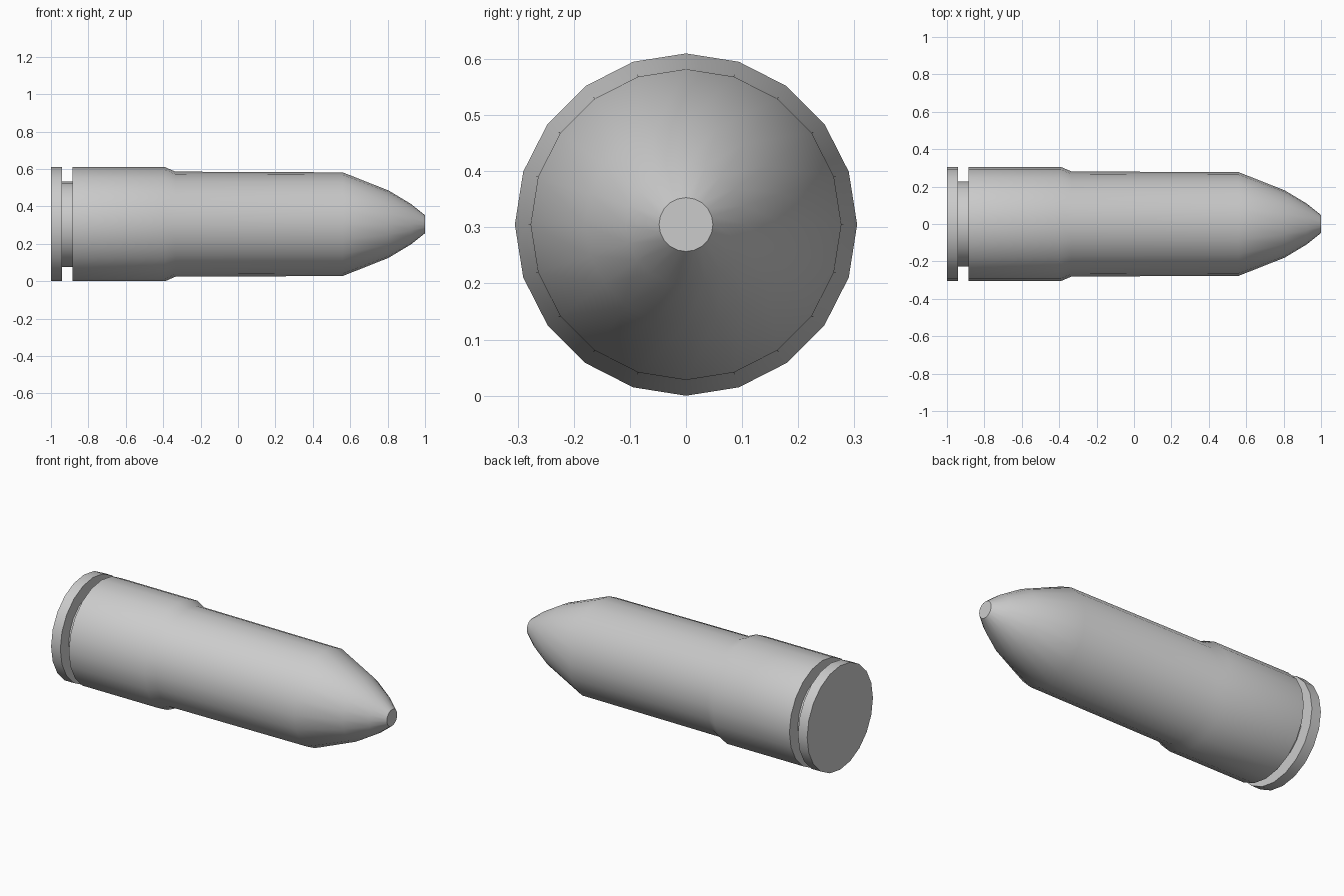
import bpy, bmesh, math

if "Cube" in bpy.data.objects:
    bpy.data.objects.remove(bpy.data.objects["Cube"])

SIDES = 20
RADIUS = 0.305


def lathe(name, profile):
    """Revolve (x, radius) points about a horizontal axis and cap both ends."""
    bm = bmesh.new()
    rings = []
    for x, r in profile:
        ring = []
        for i in range(SIDES):
            a = 2 * math.pi * i / SIDES
            ring.append(bm.verts.new((x, r * math.cos(a), r * math.sin(a))))
        rings.append(ring)
    for a, b in zip(rings, rings[1:]):
        for i in range(SIDES):
            j = (i + 1) % SIDES
            bm.faces.new((a[i], a[j], b[j], b[i]))
    bm.faces.new(rings[0])
    bm.faces.new(rings[-1])
    bmesh.ops.recalc_face_normals(bm, faces=bm.faces[:])
    mesh = bpy.data.meshes.new(name)
    bm.to_mesh(mesh)
    bm.free()
    obj = bpy.data.objects.new(name, mesh)
    bpy.context.collection.objects.link(obj)
    obj.location.z = RADIUS
    bpy.ops.object.select_all(action='DESELECT')
    obj.select_set(True)
    bpy.context.view_layer.objects.active = obj
    bpy.ops.object.shade_smooth_by_angle(angle=math.radians(35))
    return obj


lathe("cartridge", [
    # rim and extractor groove
    (-1.0, RADIUS), (-0.94, RADIUS), (-0.94, 0.228), (-0.885, 0.228),
    # case body, shoulder and neck
    (-0.885, RADIUS), (-0.39, RADIUS), (-0.335, 0.281),
    # rounded nose with flat tip
    (0.56, 0.277), (0.805, 0.18), (0.925, 0.108), (1.0, 0.048),
])
